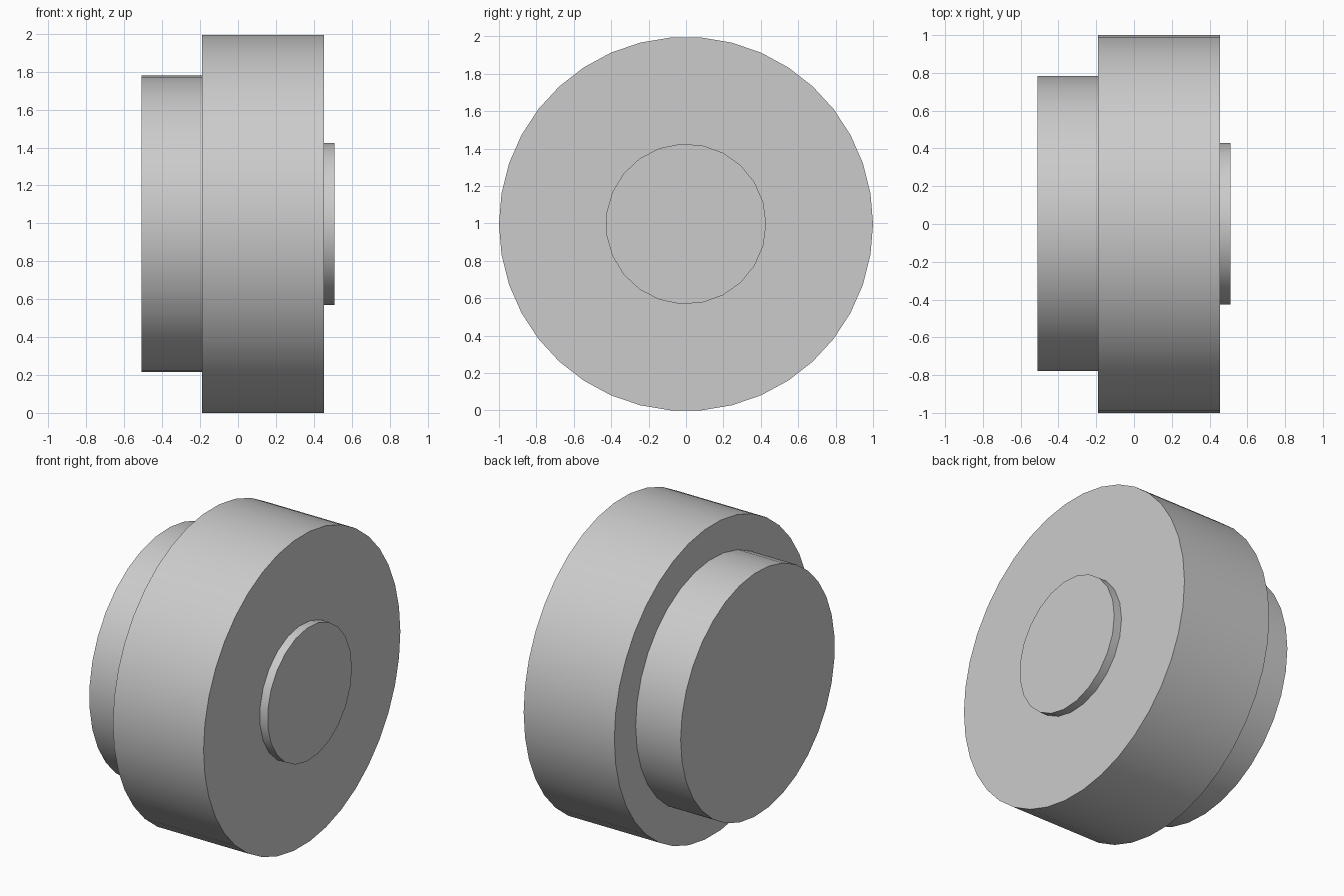
import bpy
import math

cube = bpy.data.objects.get("Cube")
if cube:
    bpy.data.objects.remove(cube, do_unlink=True)

# Single plain grey material
grey = bpy.data.materials.new("plain_grey")
grey.use_nodes = True
colour = (0.6, 0.6, 0.6, 1.0)
grey.diffuse_color = colour
grey.node_tree.nodes["Principled BSDF"].inputs["Base Color"].default_value = colour

# Lift the axis so the lowest flat of the main disc rests on the ground
MAIN_SIDES = 38
AXIS_Z = math.cos(math.pi / MAIN_SIDES)


def disc(name, x_min, x_max, radius, sides):
    """Cylinder lying along the x axis between two planes."""
    bpy.ops.mesh.primitive_cylinder_add(
        vertices=sides, radius=radius, depth=x_max - x_min,
        location=((x_min + x_max) / 2, 0, AXIS_Z),
        rotation=(0, math.pi / 2, 0))
    obj = bpy.context.object
    obj.name = name
    obj.data.materials.append(grey)
    bpy.ops.object.shade_smooth_by_angle(angle=math.radians(30))
    return obj


# Wide main disc, stepped rear flange and shallow raised hub
disc("main_disc", -0.19, 0.455, 1.0, MAIN_SIDES)
disc("rear_flange", -0.51, -0.19, 0.783, 33)
disc("raised_hub", 0.455, 0.51, 0.429, 23)
